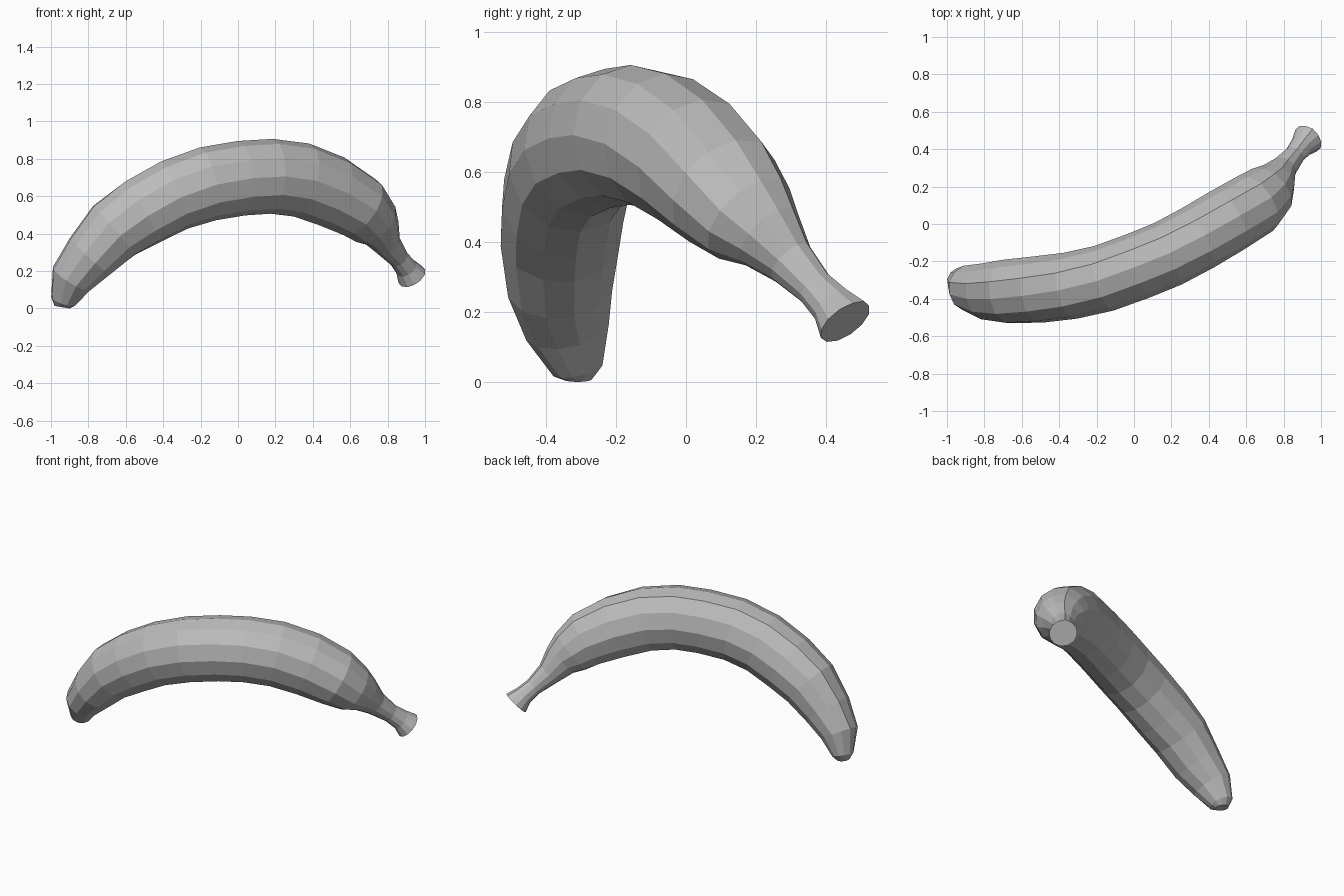
import bpy
import bmesh
import math
from mathutils import Vector

default_cube = bpy.data.objects.get("Cube")
if default_cube:
    bpy.data.objects.remove(default_cube, do_unlink=True)

SIDES = 12
RIDGE_INDEX = 4

# Rings from blossom tip to stem, in hundredths: x, y, z, half width, half height
RINGS = [
    (-94, -31, 1, 4, 4),
    (-93.5, -31, 4, 7.5, 6.5),
    (-89, -34, 16, 12.5, 11.5),
    (-79, -36, 28, 15.5, 14.5),
    (-66, -36, 42, 17.5, 17.5),
    (-51, -35, 52, 18, 19),
    (-34, -33, 61, 18, 19.5),
    (-16, -29, 67, 18, 20),
    (2, -22.5, 70, 18, 20),
    (18, -16, 71, 18, 20),
    (34, -7.5, 69, 18, 20),
    (50, 2, 63, 18, 19.5),
    (65, 11, 54.5, 17.5, 17.5),
    (72, 18, 47, 15, 14.5),
    (76, 23.5, 42, 11, 11),
    (80, 30, 34.5, 7, 7.5),
    (86, 37, 27, 5.5, 5.5),
    (90, 42, 22, 6.5, 6),
    (93, 45.5, 17.5, 8.5, 8),
]


def make_material(name, color):
    material = bpy.data.materials.new(name)
    material.use_nodes = True
    material.diffuse_color = color
    material.node_tree.nodes["Principled BSDF"].inputs["Base Color"].default_value = color
    return material


def ring_points(center, tangent, half_width, half_height):
    """Oval cross-section square to the path, with one raised ridge."""
    front = Vector((0.35, -0.93, 0))
    side = (front - tangent * front.dot(tangent)).normalized()
    up = side.cross(tangent)
    points = []
    for i in range(SIDES):
        angle = math.tau * i / SIDES
        bulge = 1.04 if i == RIDGE_INDEX else 1.0
        offset = side * math.cos(angle) * half_width + up * math.sin(angle) * half_height
        points.append(center + offset * bulge)
    return points


def build_banana(name, material):
    centers = [Vector(ring[:3]) / 100 for ring in RINGS]
    last = len(centers) - 1
    bm = bmesh.new()
    loops = []
    for i, (center, ring) in enumerate(zip(centers, RINGS)):
        tangent = (centers[min(i + 1, last)] - centers[max(i - 1, 0)]).normalized()
        points = ring_points(center, tangent, ring[3] / 100, ring[4] / 100)
        loops.append([bm.verts.new(point) for point in points])
    # Skin between neighbouring rings
    for lower, upper in zip(loops, loops[1:]):
        for i in range(SIDES):
            j = (i + 1) % SIDES
            bm.faces.new((lower[i], lower[j], upper[j], upper[i]))
    # Closed tip and cut stem end
    bm.faces.new(loops[0])
    bm.faces.new(loops[-1])
    bmesh.ops.recalc_face_normals(bm, faces=bm.faces)
    # Rest the tip on the ground
    lowest = min(vert.co.z for vert in bm.verts)
    bmesh.ops.translate(bm, verts=bm.verts, vec=(0, 0, -lowest))
    mesh = bpy.data.meshes.new(name)
    bm.to_mesh(mesh)
    bm.free()
    mesh.materials.append(material)
    banana = bpy.data.objects.new(name, mesh)
    bpy.context.collection.objects.link(banana)
    return banana


build_banana("banana", make_material("plain_grey", (0.5, 0.5, 0.5, 1)))
